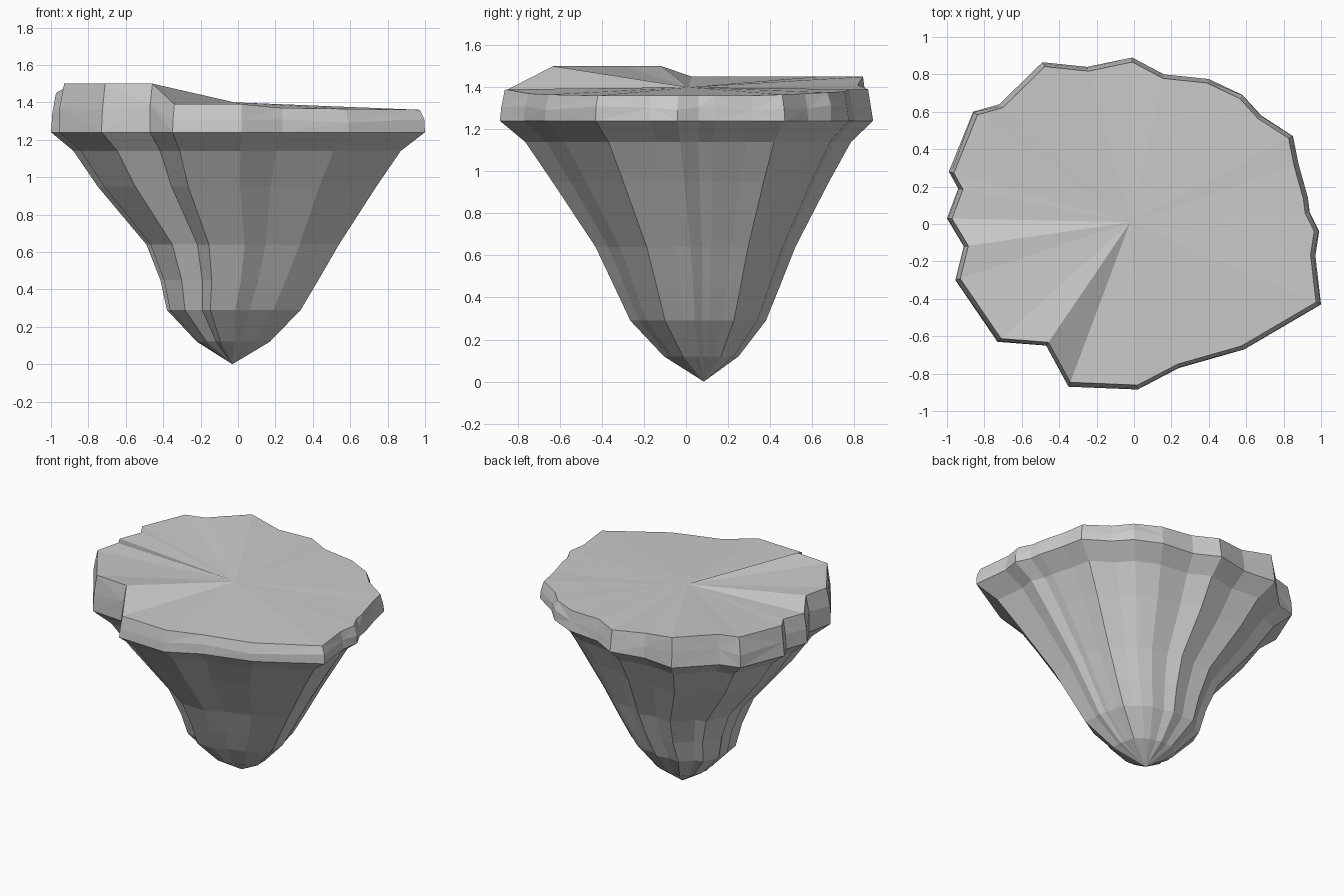
import bpy, random

random.seed(4)

# Ragged island outline at the widest level: x, y, height of the top edge
outline = [
    (-0.01, 0.89, 1.39), (0.16, 0.80, 1.39), (0.40, 0.775, 1.38), (0.58, 0.69, 1.375),
    (0.68, 0.58, 1.37), (0.85, 0.47, 1.365), (0.88, 0.32, 1.36), (0.93, 0.14, 1.36),
    (0.94, 0.06, 1.36), (0.99, -0.04, 1.36), (0.97, -0.17, 1.36), (1.0, -0.43, 1.36),
    (0.59, -0.67, 1.365), (0.24, -0.77, 1.37), (0.02, -0.885, 1.39), (-0.35, -0.87, 1.39),
    (-0.47, -0.65, 1.50), (-0.73, -0.63, 1.50), (-0.955, -0.30, 1.50), (-0.91, -0.12, 1.50),
    (-1.0, 0.03, 1.45), (-0.94, 0.19, 1.45), (-0.99, 0.28, 1.45), (-0.86, 0.60, 1.45),
    (-0.72, 0.64, 1.45), (-0.49, 0.865, 1.45), (-0.25, 0.84, 1.41),
]
COUNT = len(outline)
RIM = 1.24


def ring_skin(name, rings, tip, triangles=False):
    """Join equal rings into a flat-faced wall, ending in a fan at the tip."""
    verts = [v for ring in rings for v in ring] + [tip]
    faces = []
    for k in range(len(rings) - 1):
        for i in range(COUNT):
            j = (i + 1) % COUNT
            a, b = k * COUNT + i, k * COUNT + j
            c, d = b + COUNT, a + COUNT
            if not triangles:
                faces.append((a, b, c, d))
            elif (i + k) % 2:
                faces += [(a, b, c), (a, c, d)]
            else:
                faces += [(a, b, d), (b, c, d)]
    last = (len(rings) - 1) * COUNT
    faces += [(last + i, last + (i + 1) % COUNT, len(verts) - 1) for i in range(COUNT)]
    # Outline runs clockwise, so flip the faces of upward stacks
    if tip[2] > rings[0][0][2]:
        faces = [f[::-1] for f in faces]
    mesh = bpy.data.meshes.new(name)
    mesh.from_pydata(verts, [], faces)
    obj = bpy.data.objects.new(name, mesh)
    bpy.context.collection.objects.link(obj)
    return obj


# Ground slab with chipped sides and a raised plateau on the left
base = [(x, y, RIM) for x, y, h in outline]
middle = []
for x, y, h in outline:
    s = random.uniform(0.985, 1.0)
    middle.append((x * s, y * s, RIM + (h - RIM) * random.uniform(0.4, 0.6)))
top = [(x * 0.973, y * 0.973, h) for x, y, h in outline]
ring_skin("ground_slab", [base, middle, top], (-0.02, 0.01, 1.40), True)

# Hanging rock: z, min x, max x, min y, max y of each level
levels = [
    (1.24, -1.00, 1.00, -0.885, 0.89),
    (1.14, -0.88, 0.87, -0.765, 0.785),
    (0.95, -0.75, 0.74, -0.635, 0.68),
    (0.64, -0.49, 0.54, -0.43, 0.52),
    (0.45, -0.415, 0.43, -0.34, 0.445),
    (0.29, -0.38, 0.335, -0.265, 0.38),
    (0.12, -0.22, 0.17, -0.105, 0.25),
]
rock = []
for z, x0, x1, y0, y1 in levels:
    rock.append([((x0 + x1) / 2 + x * (x1 - x0) / 2,
                  y0 + (y + 0.885) / 1.775 * (y1 - y0), z) for x, y, h in outline])
ring_skin("hanging_rock", rock, (-0.03, 0.085, 0.0))
